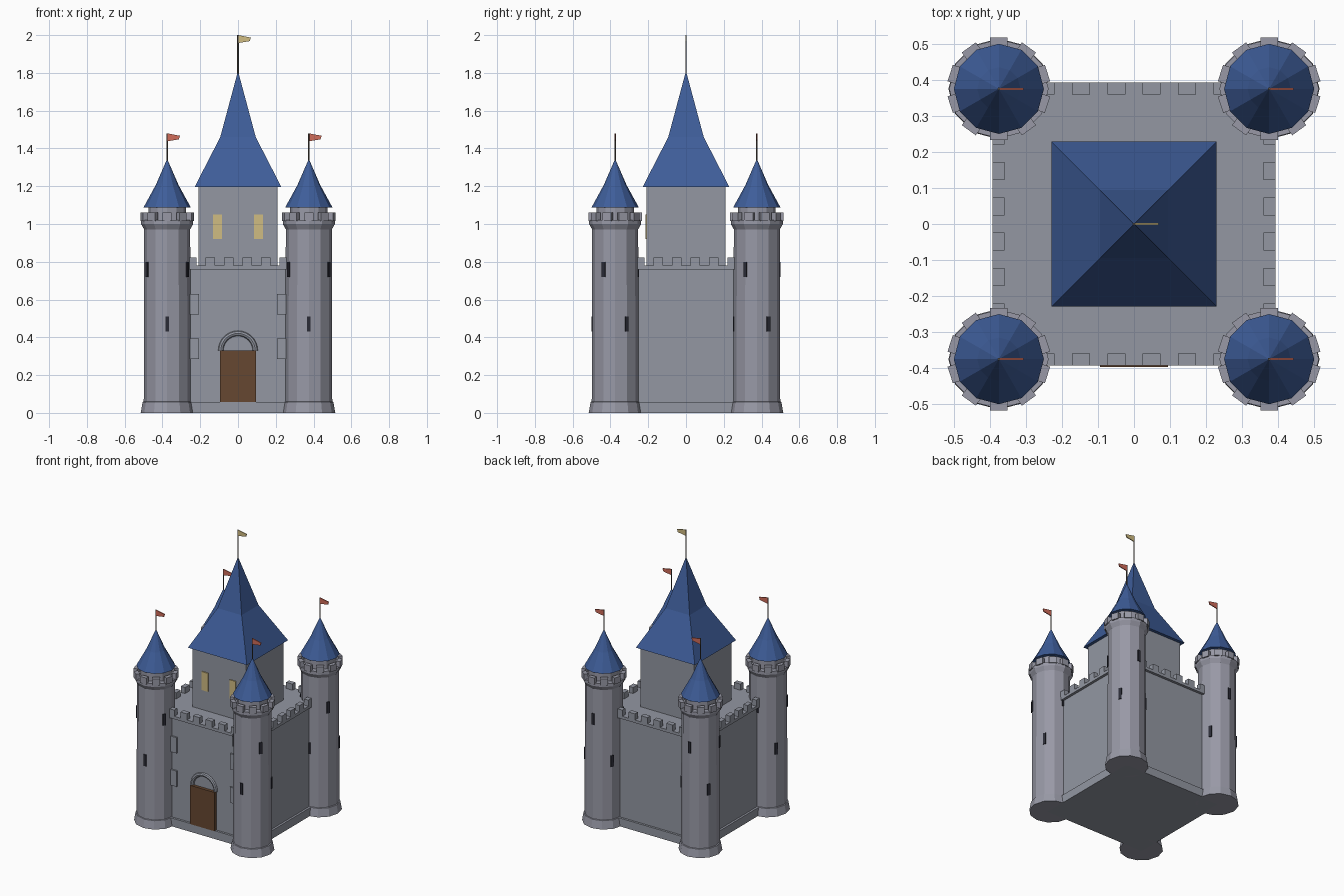
import bpy, bmesh, math
from mathutils import Matrix, Vector

if "Cube" in bpy.data.objects:
    bpy.data.objects.remove(bpy.data.objects["Cube"])


def material(name, r, g, b):
    lin = [((c / 255 + 0.055) / 1.055) ** 2.4 for c in (r, g, b)]
    m = bpy.data.materials.new(name)
    m.diffuse_color = (*lin, 1)
    m.use_nodes = True
    m.node_tree.nodes["Principled BSDF"].inputs["Base Color"].default_value = m.diffuse_color
    return m


STONE = material("wall stone", 147, 151, 162)
TOWER = material("tower stone", 152, 153, 166)
ROOF = material("blue roof", 62, 93, 153)
WOOD = material("door wood", 102, 71, 49)
DARK = material("dark slit", 42, 43, 54)
GLOW = material("window yellow", 208, 188, 130)
RED = material("red flag", 208, 108, 90)
POLE = material("flag pole", 92, 84, 76)


def make(name, bm, mat):
    bmesh.ops.recalc_face_normals(bm, faces=bm.faces)
    me = bpy.data.meshes.new(name)
    bm.to_mesh(me)
    bm.free()
    me.materials.append(mat)
    ob = bpy.data.objects.new(name, me)
    bpy.context.collection.objects.link(ob)
    return ob


def add_box(bm, lo, hi, matrix=Matrix()):
    lo, hi = Vector(lo), Vector(hi)
    m = matrix @ Matrix.Translation((lo + hi) / 2) @ Matrix.Diagonal((*(hi - lo), 1))
    bmesh.ops.create_cube(bm, size=1, matrix=m)


def box(name, lo, hi, mat):
    bm = bmesh.new()
    add_box(bm, lo, hi)
    return make(name, bm, mat)


def lathe(name, profile, sides, mat, at=(0, 0), turn=0.0):
    """Faceted solid of revolution from (radius, height) pairs."""
    bm = bmesh.new()
    rings = []
    for r, z in profile:
        if r == 0:
            rings.append([bm.verts.new((at[0], at[1], z))] * sides)
        else:
            rings.append([bm.verts.new((at[0] + r * math.cos(turn + i * math.tau / sides),
                                        at[1] + r * math.sin(turn + i * math.tau / sides), z))
                          for i in range(sides)])
    for a, b in zip(rings, rings[1:]):
        for i in range(sides):
            j = (i + 1) % sides
            quad = [a[i], a[j], b[j], b[i]]
            bm.faces.new(list(dict.fromkeys(quad)))
    for ring in (rings[0], rings[-1]):
        if ring[0] is not ring[1]:
            bm.faces.new(ring)
    return make(name, bm, mat)


def flag(name, x, y, z0, z1, mat):
    """Pole with a small tapering pennant pointing to +x."""
    lathe(name + "_pole", [(0.004, z0), (0.004, z1)], 6, POLE, (x, y))
    bm = bmesh.new()
    pts = [(0, z1), (0.068, z1 - 0.013), (0.062, z1 - 0.032), (0, z1 - 0.042)]
    f = bm.faces.new([bm.verts.new((x + px, y - 0.003, pz)) for px, pz in pts])
    ext = bmesh.ops.extrude_face_region(bm, geom=[f])
    bmesh.ops.translate(bm, vec=(0, 0.006, 0),
                        verts=[v for v in ext["geom"] if isinstance(v, bmesh.types.BMVert)])
    make(name, bm, mat)


# Curtain wall block, plinth and top course
box("wall_block", (-0.375, -0.375, 0.0), (0.375, 0.375, 0.77), STONE)
box("wall_plinth", (-0.39, -0.39, 0), (0.39, 0.39, 0.058), STONE)
box("wall_course", (-0.393, -0.393, 0.76), (0.393, 0.393, 0.78), STONE)

# Wall merlons on all four sides
bm = bmesh.new()
for side in range(4):
    rot = Matrix.Rotation(side * math.pi / 2, 4, 'Z')
    for i in range(6):
        x = (i - 2.5) * 0.098
        add_box(bm, (x - 0.025, -0.393, 0.775), (x + 0.025, -0.36, 0.823), rot)
make("wall_merlons", bm, STONE)

# Raised stones at the ends of the front wall
bm = bmesh.new()
for s in (-1, 1):
    for z in (0.285, 0.52):
        add_box(bm, (s * 0.235 - 0.028, -0.386, z), (s * 0.235 + 0.028, -0.37, z + 0.11))
make("front_wall_stones", bm, STONE)

# Door and half-round arch
box("door", (-0.094, -0.397, 0.058), (0.094, -0.37, 0.33), WOOD)
bm = bmesh.new()
rings = []
for i in range(17):
    a = math.pi * i / 16
    ring = []
    for k in range(8):
        t = math.tau * k / 8
        r = 0.091 + 0.014 * math.cos(t)
        ring.append(bm.verts.new((r * math.cos(a), -0.376 + 0.014 * math.sin(t),
                                  0.33 + r * math.sin(a))))
    rings.append(ring)
for p, q in zip(rings, rings[1:]):
    for k in range(8):
        bm.faces.new((p[k], p[k - 1], q[k - 1], q[k]))
bm.faces.new(rings[0])
bm.faces.new(rings[-1])
make("door_arch", bm, STONE)

# Keep with windows, kinked four-sided roof and flag
box("keep", (-0.208, -0.208, 0.77), (0.208, 0.208, 1.2), STONE)
for s in (-1, 1):
    box("keep_window", (s * 0.108 - 0.024, -0.215, 0.92), (s * 0.108 + 0.024, -0.207, 1.05), GLOW)
q = math.sqrt(2)
lathe("keep_roof", [(0.229 * q, 1.197), (0.094 * q, 1.46), (0, 1.81)], 4, ROOF, turn=math.pi / 4)
flag("keep_flag", 0, 0, 1.79, 2.0, GLOW)

# Corner towers
for cx in (-0.375, 0.375):
    for cy in (-0.375, 0.375):
        at = (cx, cy)
        lathe("tower_body", [(0.14, 0), (0.13, 0.058), (0.124, 0.06), (0.122, 0.972),
                             (0.138, 1.0), (0.138, 1.022)], 12, TOWER, at)
        lathe("tower_drum", [(0.1, 1.015), (0.1, 1.092)], 12, TOWER, at)
        lathe("tower_roof", [(0.125, 1.088), (0.06, 1.207), (0, 1.345)], 12, ROOF, at)
        flag("tower_flag", cx, cy, 1.33, 1.48, RED)
        move = Matrix.Translation((cx, cy, 0))
        # ring of merlons
        bm = bmesh.new()
        for i in range(10):
            rot = move @ Matrix.Rotation(math.pi / 2 + i * math.tau / 10, 4, 'Z')
            add_box(bm, (0.115, -0.024, 1.015), (0.142, 0.024, 1.06), rot)
        make("tower_merlons", bm, TOWER)
        # arrow slits, three low and three high, staggered
        bm = bmesh.new()
        for start, z in ((-90, 0.43), (-30, 0.72)):
            for i in range(3):
                rot = move @ Matrix.Rotation(math.radians(start + 120 * i), 4, 'Z')
                add_box(bm, (0.117, -0.01, z), (0.1265, 0.01, z + 0.08), rot)
        make("tower_slits", bm, DARK)
